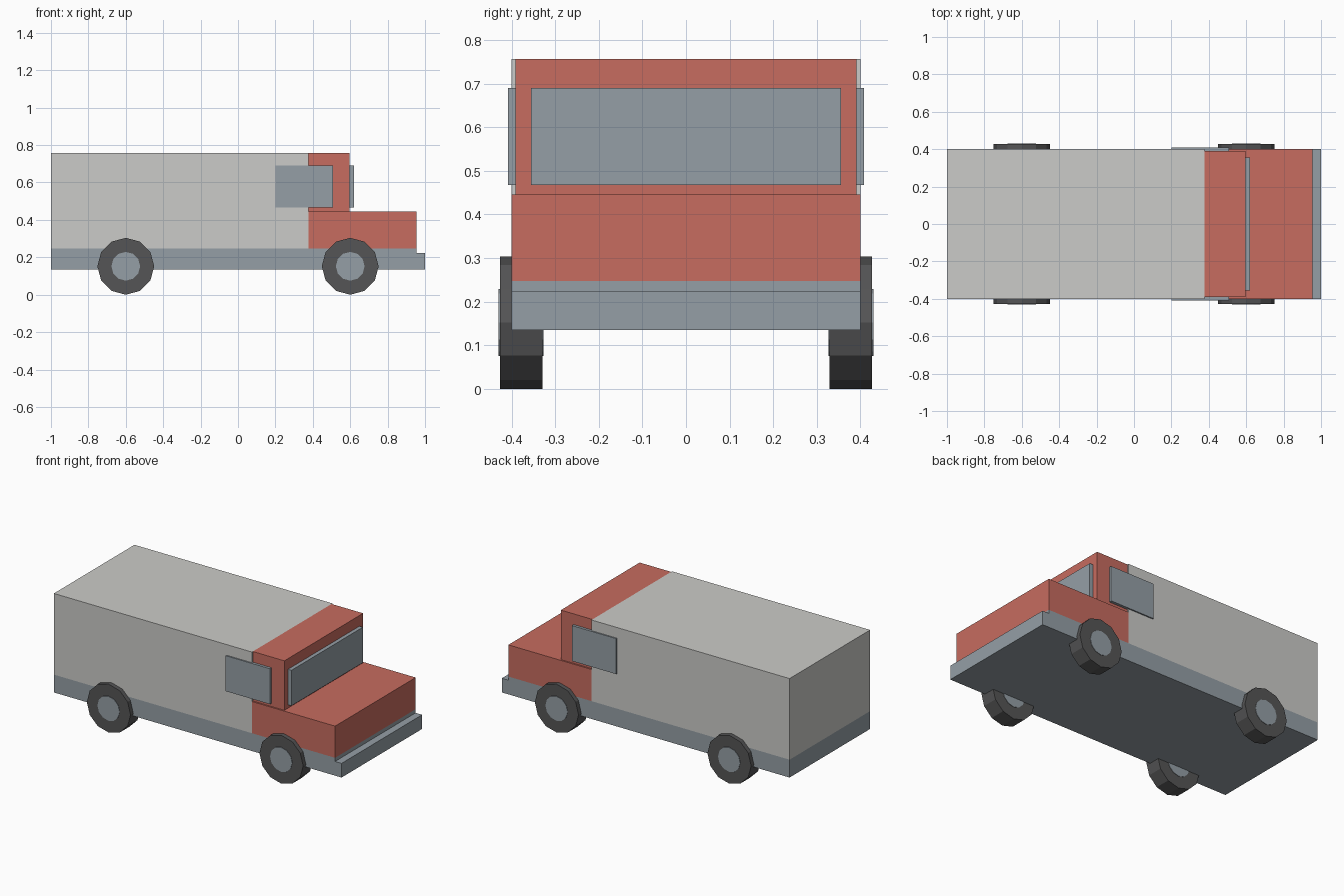
import bpy
from math import radians, pi

cube = bpy.data.objects.get("Cube")
if cube:
    bpy.data.objects.remove(cube, do_unlink=True)


def material(name, rgb):
    mat = bpy.data.materials.new(name)
    mat.use_nodes = True
    colour = (*rgb, 1)
    mat.diffuse_color = colour
    mat.node_tree.nodes["Principled BSDF"].inputs["Base Color"].default_value = colour
    return mat


RED = material("brick red", (0.57, 0.15, 0.115))
WHITE = material("warm light grey", (0.6, 0.6, 0.58))
STEEL = material("blue grey", (0.3, 0.345, 0.38))
RUBBER = material("dark rubber", (0.09, 0.09, 0.092))


def finish(name, mat):
    obj = bpy.context.object
    obj.name = obj.data.name = name
    obj.data.materials.append(mat)
    return obj


def box(name, mat, x, y, z):
    """Box between the low and high limits on each axis."""
    bpy.ops.mesh.primitive_cube_add(size=1, location=[sum(a) / 2 for a in (x, y, z)])
    bpy.context.object.scale = [hi - lo for lo, hi in (x, y, z)]
    bpy.ops.object.transform_apply(location=False, rotation=False, scale=True)
    return finish(name, mat)


def drum(name, mat, x, y, radius, width):
    """Twelve-sided cylinder across the vehicle, with a corner at the bottom."""
    bpy.ops.mesh.primitive_cylinder_add(vertices=12, radius=radius, depth=width,
                                        location=(x, y, 0.152),
                                        rotation=(pi / 2, 0, 0))
    return finish(name, mat)


# Chassis and bumper
box("chassis", STEEL, (-1, 0.955), (-0.4, 0.4), (0.135, 0.247))
box("front_bumper", STEEL, (0.955, 1), (-0.4, 0.4), (0.135, 0.224))

# Cargo body, cab and bonnet
box("cargo_body", WHITE, (-1, 0.377), (-0.4, 0.4), (0.247, 0.757))
box("cab", RED, (0.377, 0.596), (-0.391, 0.391), (0.445, 0.757))
box("bonnet", RED, (0.377, 0.955), (-0.4, 0.4), (0.247, 0.446))

# Windows
box("windscreen", STEEL, (0.596, 0.62), (-0.355, 0.355), (0.467, 0.69))
for side, s in (("left", 1), ("right", -1)):
    box(side + "_window", STEEL, (0.2, 0.508), sorted((s * 0.388, s * 0.408)),
        (0.467, 0.69))

# Wheels, with hubs passing right through
for end, x in (("front", 0.6), ("rear", -0.6)):
    for side, s in (("left", 1), ("right", -1)):
        drum(f"{end}_{side}_tyre", RUBBER, x, s * 0.378, 0.152, 0.098)
        drum(f"{end}_{side}_hub", STEEL, x, s * 0.378, 0.077, 0.103)
